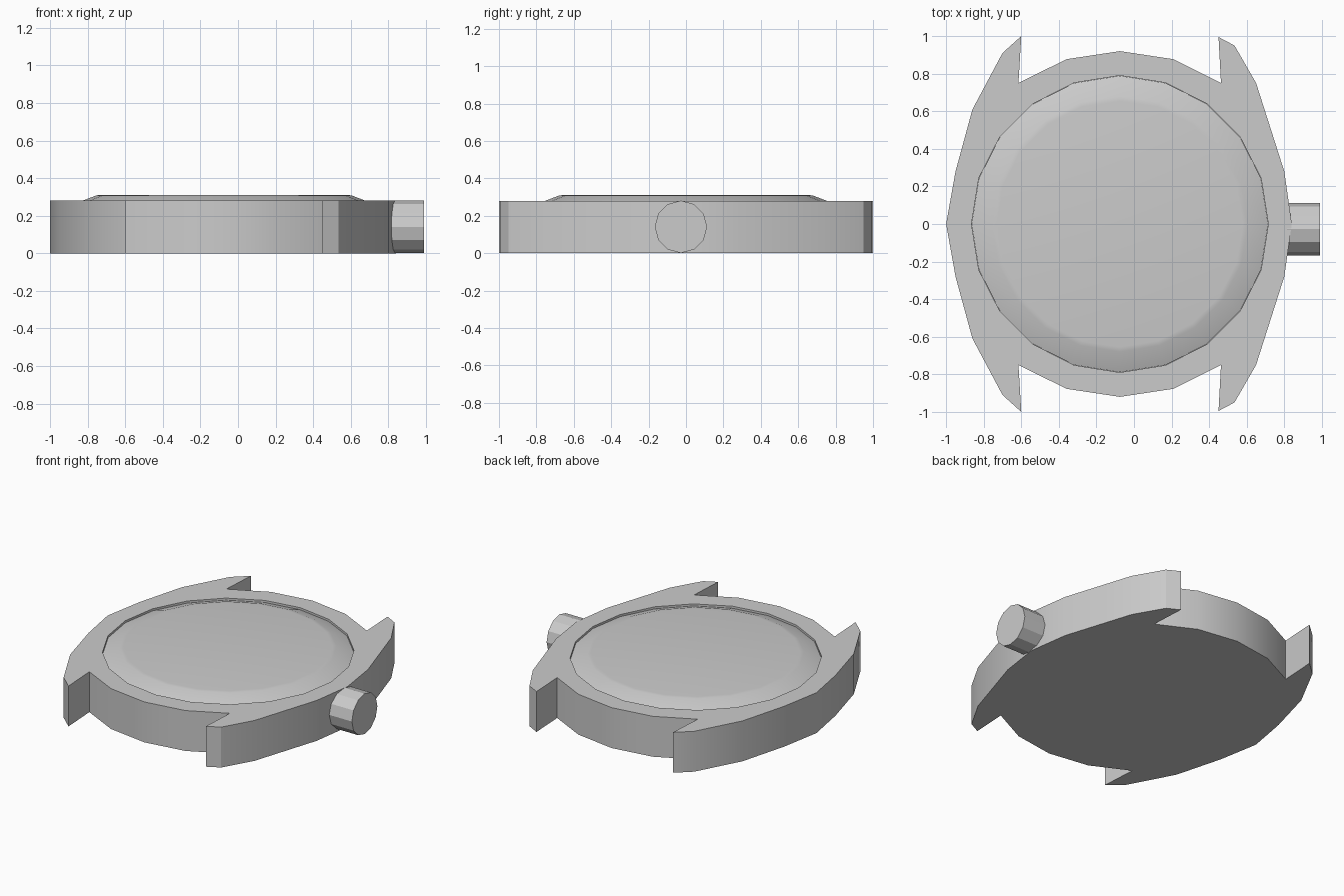
import bpy, bmesh, math

if "Cube" in bpy.data.objects:
    bpy.data.objects.remove(bpy.data.objects["Cube"])

CX = -0.075  # centre of the dial


def make_object(name, bm):
    bmesh.ops.recalc_face_normals(bm, faces=bm.faces)
    mesh = bpy.data.meshes.new(name)
    bm.to_mesh(mesh)
    bm.free()
    obj = bpy.data.objects.new(name, mesh)
    bpy.context.collection.objects.link(obj)
    return obj


def activate(obj):
    bpy.ops.object.select_all(action='DESELECT')
    obj.select_set(True)
    bpy.context.view_layer.objects.active = obj


def smooth(obj, angle=30):
    activate(obj)
    bpy.ops.object.shade_smooth_by_angle(angle=math.radians(angle))


def lathe(name, profile, sides, cx):
    """Closed solid from (radius, z) rings, capped at both ends."""
    bm = bmesh.new()
    rings = [[bm.verts.new((cx + r * math.cos(2 * math.pi * i / sides),
                            r * math.sin(2 * math.pi * i / sides), z))
              for i in range(sides)] for r, z in profile]
    for a, b in zip(rings, rings[1:]):
        for i in range(sides):
            j = (i + 1) % sides
            bm.faces.new((a[i], a[j], b[j], b[i]))
    bm.faces.new(rings[0])
    bm.faces.new(rings[-1])
    return make_object(name, bm)


# Case with four lugs: back half of the outline, mirrored to the front
half = [(0.84, 0), (0.80, 0.28), (0.65, 0.75), (0.535, 0.95), (0.45, 0.995),
        (0.463, 0.75), (0.21, 0.877), (-0.075, 0.92), (-0.36, 0.877),
        (-0.615, 0.75), (-0.60, 1.0), (-0.70, 0.91), (-0.86, 0.61),
        (-0.95, 0.28), (-1.0, 0)]
outline = half + [(x, -y) for x, y in reversed(half[1:-1])]
bm = bmesh.new()
base = bm.faces.new([bm.verts.new((x, y, 0)) for x, y in outline])
top = bmesh.ops.extrude_face_region(bm, geom=[base], use_keep_orig=True)
bmesh.ops.translate(bm, vec=(0, 0, 0.28),
                    verts=[g for g in top["geom"] if isinstance(g, bmesh.types.BMVert)])
case = make_object("case", bm)

# Recess for the glass
cutter = lathe("recess_cutter", [(0.79, 0.24), (0.79, 0.4)], 20, CX)
cutter.hide_render = True
mod = case.modifiers.new("recess", 'BOOLEAN')
mod.operation = 'DIFFERENCE'
mod.solver = 'EXACT'
mod.object = cutter
activate(case)
bpy.ops.object.modifier_apply(modifier=mod.name)
bpy.data.objects.remove(cutter)
smooth(case)

# Glass with sloped rim
glass = lathe("glass", [(0.789, 0.242), (0.789, 0.266), (0.68, 0.308), (0.655, 0.311)], 20, CX)
smooth(glass)

# Winding crown
bpy.ops.mesh.primitive_cylinder_add(vertices=12, radius=0.14, depth=0.175,
                                    location=(0.9025, -0.027, 0.141),
                                    rotation=(0, math.pi / 2, 0))
crown = bpy.context.object
crown.name = "crown"
